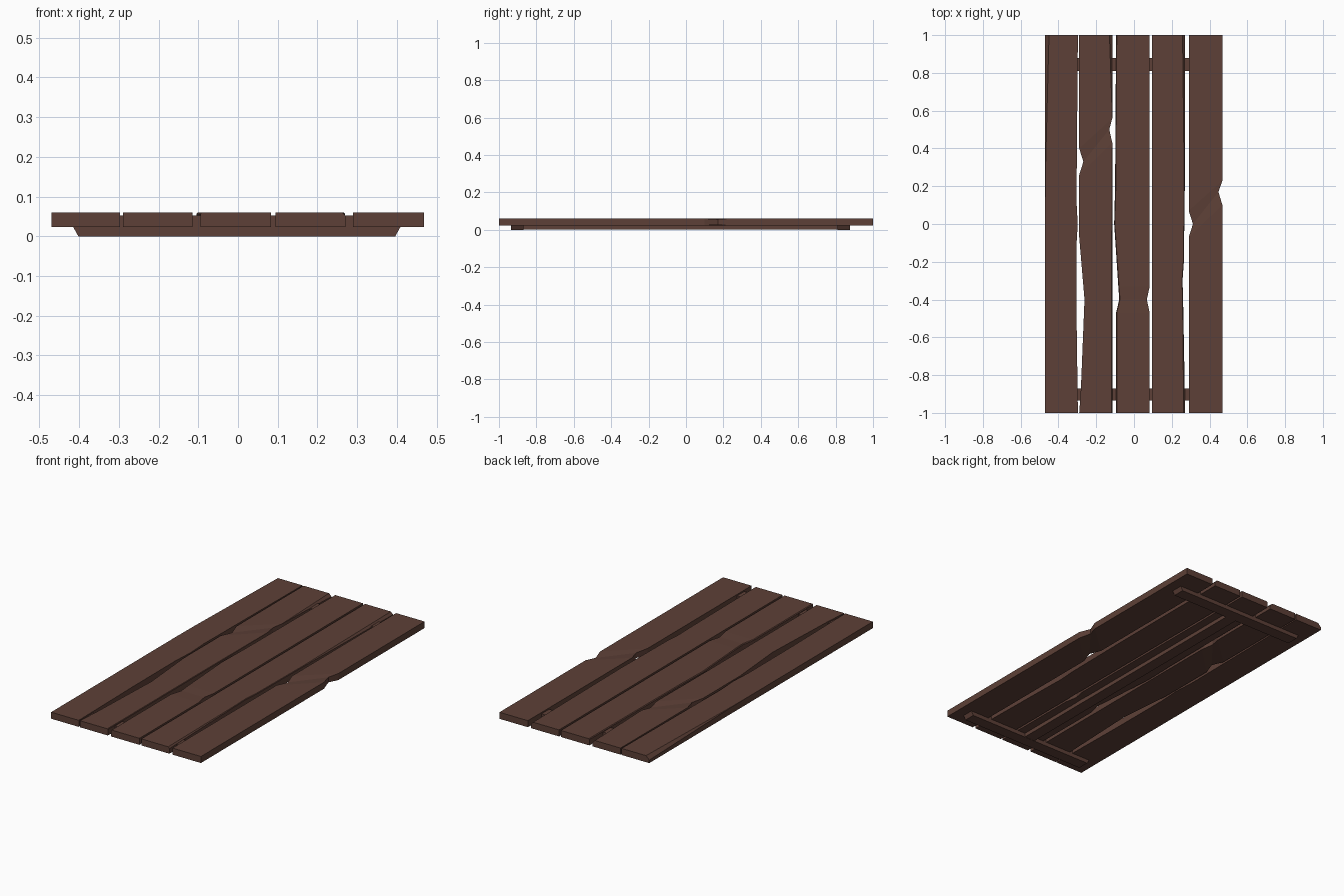
import bpy, bmesh

if "Cube" in bpy.data.objects:
    bpy.data.objects.remove(bpy.data.objects["Cube"])

wood = bpy.data.materials.new("dark_wood")
wood.diffuse_color = (0.11, 0.051, 0.038, 1)
wood.use_nodes = True
wood.node_tree.nodes["Principled BSDF"].inputs["Base Color"].default_value = wood.diffuse_color


def loft(name, sections):
    """Skin a list of matching closed sections and cap both ends."""
    bm = bmesh.new()
    rings = [[bm.verts.new(p) for p in s] for s in sections]
    n = len(rings[0])
    for a, b in zip(rings, rings[1:]):
        for i in range(n):
            j = (i + 1) % n
            bm.faces.new((a[i], a[j], b[j], b[i]))
    bm.faces.new(rings[0])
    bm.faces.new(rings[-1])
    bmesh.ops.remove_doubles(bm, verts=bm.verts, dist=1e-5)
    bmesh.ops.recalc_face_normals(bm, faces=bm.faces)
    me = bpy.data.meshes.new(name)
    bm.to_mesh(me)
    bm.free()
    me.materials.append(wood)
    ob = bpy.data.objects.new(name, me)
    bpy.context.collection.objects.link(ob)
    return ob


def plank(name, rows):
    """Row: y left, x left, y right, x right, chamfer left, chamfer right, dent depth."""
    sections = []
    for yl, xl, yr, xr, cl, cr, d in rows:
        b, t = 0.023 + d, 0.06 - d
        def y_at(x):
            return yl + (yr - yl) * (x - xl) / (xr - xl)
        pts = [(xl, b), (xr, b), (xr, t - cr), (xr - cr, t), (xl + cl, t), (xl, t - cl)]
        sections.append([(x, y_at(x), z) for x, z in pts])
    loft(name, sections)


# Five worn planks, left to right
plank("plank_1", [
    (-1, -.47, -1, -.297, 0, 0, 0),
    (-.5, -.47, -.5, -.304, 0, 0, 0),
    (-.12, -.47, -.12, -.305, 0, 0, 0),
    (0, -.47, 0, -.298, 0, 0, 0),
    (.13, -.47, .13, -.305, 0, 0, 0),
    (.3, -.47, .3, -.303, .002, 0, 0),
    (1, -.47, 1, -.297, .02, 0, 0)])
plank("plank_2", [
    (-1, -.29, -1, -.115, 0, .003, 0),
    (-.87, -.281, -.87, -.115, 0, .003, 0),
    (-.4, -.262, -.4, -.115, 0, .003, 0),
    (-.07, -.29, -.07, -.115, 0, .003, 0),
    (.26, -.29, .43, -.115, 0, 0, 0),
    (.33, -.268, .50, -.131, 0, 0, .004),
    (.40, -.29, .56, -.115, 0, 0, 0),
    (1, -.29, 1, -.115, 0, .015, 0)])
plank("plank_3", [
    (-1, -.095, -1, .083, .004, 0, 0),
    (-.47, -.095, -.47, .083, .004, 0, 0),
    (-.4, -.078, -.4, .068, .004, 0, .002),
    (-.33, -.083, -.33, .083, .004, 0, 0),
    (0, -.105, 0, .083, .004, 0, 0),
    (.2, -.1, .2, .083, .004, 0, 0),
    (1, -.095, 1, .083, .004, 0, 0)])
plank("plank_4", [
    (-1, .095, -1, .271, 0, .008, 0),
    (-.4, .095, -.4, .26, 0, .003, 0),
    (-.3, .095, -.3, .257, 0, .003, 0),
    (-.2, .095, -.2, .264, 0, .003, 0),
    (.2, .095, .2, .269, 0, .003, 0),
    (1, .095, 1, .271, 0, .014, 0)])
plank("plank_5", [
    (-1, .29, -1, .468, 0, 0, 0),
    (-.07, .29, .10, .468, 0, 0, 0),
    (0, .312, .17, .447, 0, 0, .004),
    (.07, .29, .23, .468, 0, 0, 0),
    (1, .29, 1, .468, 0, 0, 0)])

# Cross battens with flared ends, set up into the planks
for name, y0, y1 in (("front_batten", -.935, -.87), ("back_batten", .81, .878)):
    prof = [(-.402, 0), (.396, 0), (.425, .052), (-.431, .052)]
    loft(name, [[(x, y, z) for x, z in prof] for y in (y0, y1)])

# Lengthwise rib between the battens
rib = [(-.032, .001), (.034, .001), (.034, .03), (-.032, .03)]
loft("centre_rib", [[(x, y, z) for x, z in rib] for y in (-.88, .82)])
